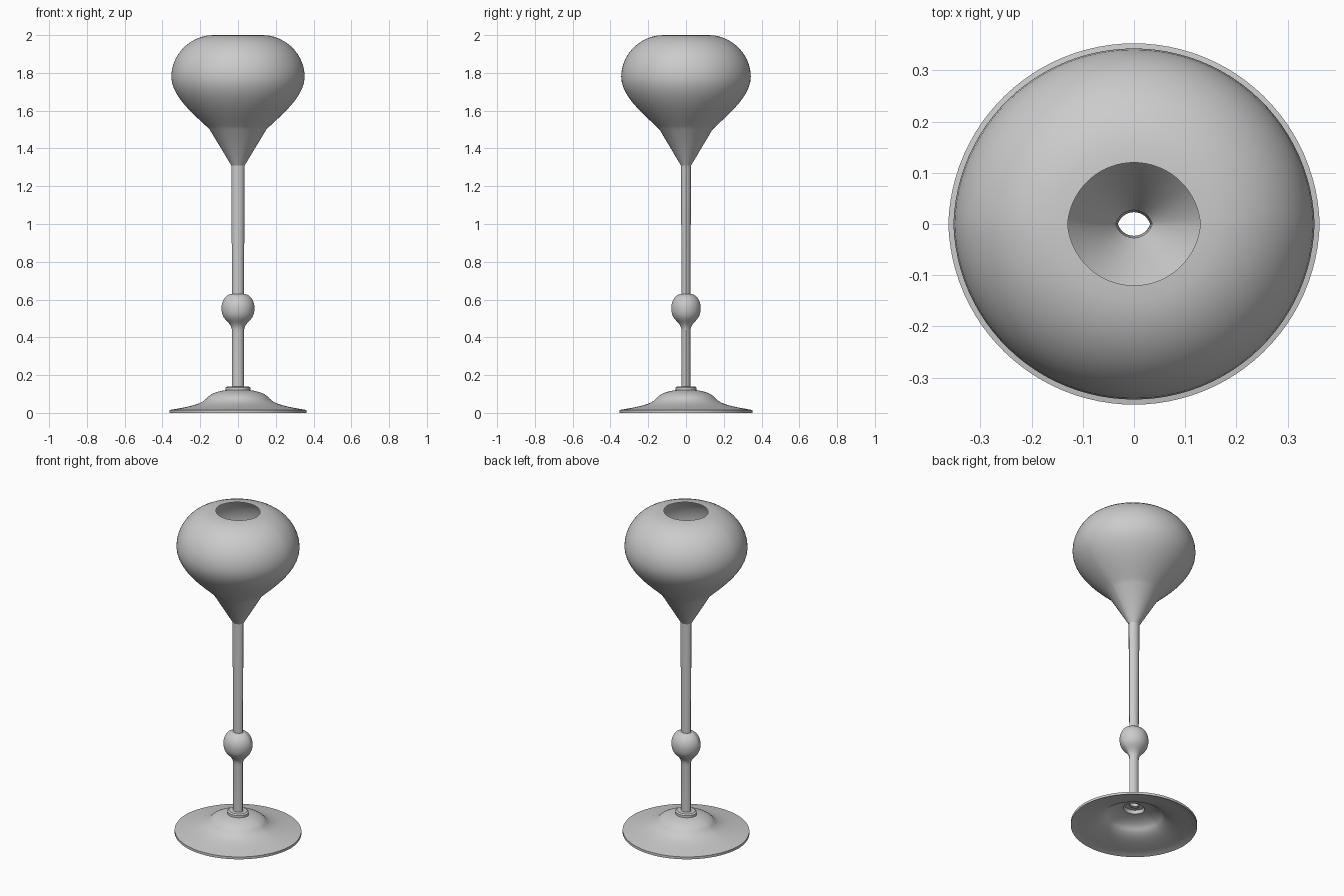
import bpy
import bmesh
import math
from mathutils import Vector
from mathutils.geometry import interpolate_bezier

cube = bpy.data.objects.get("Cube")
if cube:
    bpy.data.objects.remove(cube, do_unlink=True)

SEGMENTS = 48   # steps in each half turn
INSET = 0.01    # each half is pushed this far across the middle plane

grey = bpy.data.materials.new("plain grey")
grey.use_nodes = True
colour = (0.6, 0.6, 0.6, 1)
grey.diffuse_color = colour
grey.node_tree.nodes["Principled BSDF"].inputs["Base Color"].default_value = colour


def curve(a, b, c, d, steps=12):
    """Bezier piece of a profile, as (radius, height) points."""
    pts = interpolate_bezier(*[Vector((p[0], 0, p[1])) for p in (a, b, c, d)], steps)
    return [(p.x, p.z) for p in pts]


def half_ring(r, z, side):
    """Half circle about a shifted axis, meeting its twin on the middle plane."""
    start = math.asin(INSET / r)
    ring = []
    for i in range(SEGMENTS + 1):
        a = start + (math.pi - 2 * start) * i / SEGMENTS
        ring.append((side * r * math.cos(a), side * (r * math.sin(a) - INSET), z))
    return ring


def turned(name, profile):
    """Thin open shell turned from a profile that runs upward on the outside."""
    bm = bmesh.new()
    rows = []
    for r, z in profile:
        loop = half_ring(r, z, 1)[:-1] + half_ring(r, z, -1)[:-1]
        rows.append([bm.verts.new(p) for p in loop])
    n = len(rows[0])
    for low, high in zip(rows, rows[1:]):
        for i in range(n):
            j = (i + 1) % n
            bm.faces.new((low[i], low[j], high[j], high[i]))
    mesh = bpy.data.meshes.new(name)
    bm.to_mesh(mesh)
    bm.free()
    mesh.materials.append(grey)
    obj = bpy.data.objects.new(name, mesh)
    bpy.context.collection.objects.link(obj)
    bpy.ops.object.select_all(action="DESELECT")
    obj.select_set(True)
    bpy.context.view_layer.objects.active = obj
    bpy.ops.object.shade_smooth_by_angle(angle=math.radians(35))
    return obj


# Bowl: straight funnel, then a round body closing in to the open mouth
turned("bowl", [(0.037, 1.31)]
       + curve((0.15, 1.5), (0.22, 1.57), (0.353, 1.67), (0.353, 1.78))
       + curve((0.353, 1.78), (0.353, 1.9), (0.25, 2), (0.13, 2))[1:])

# Hollow stem with a round knop
turned("stem", [(0.033, 0.14)]
       + curve((0.033, 0.43), (0.034, 0.49), (0.088, 0.48), (0.088, 0.555))
       + curve((0.088, 0.555), (0.088, 0.6), (0.06, 0.63), (0.033, 0.63))[1:]
       + [(0.037, 1.31)])

# Foot: hollow underside, thin rim, flared top and a small collar
dome = (curve((0.363, 0.015), (0.28, 0.03), (0.2, 0.04), (0.168, 0.075))
        + curve((0.168, 0.075), (0.15, 0.1), (0.11, 0.115), (0.066, 0.12))[1:])
underside = [(r, max(z - 0.01, 0)) for r, z in reversed(dome)]
underside[-1] = (0.363, 0)
turned("foot", [(0.033, 0.13), (0.06, 0.13)] + underside + dome
       + [(0.066, 0.134), (0.058, 0.14), (0.033, 0.14)])
